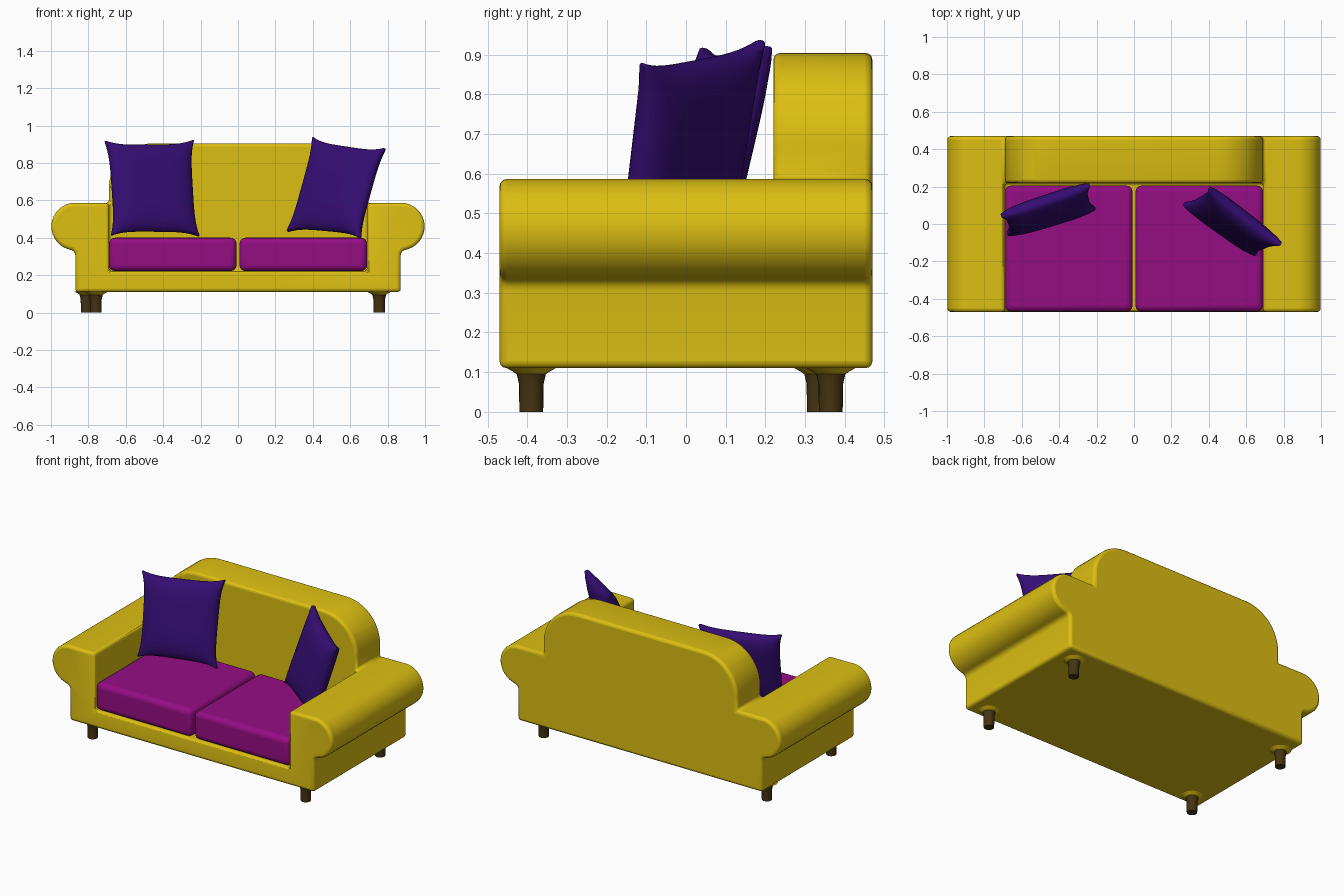
import bpy, bmesh, math
from mathutils import Vector

if "Cube" in bpy.data.objects:
    bpy.data.objects.remove(bpy.data.objects["Cube"])


def material(name, rgb):
    m = bpy.data.materials.new(name)
    m.diffuse_color = (*rgb, 1)
    m.use_nodes = True
    m.node_tree.nodes["Principled BSDF"].inputs["Base Color"].default_value = m.diffuse_color
    return m


YELLOW = material("yellow_fabric", (0.72, 0.52, 0.006))
MAGENTA = material("magenta_fabric", (0.30, 0.004, 0.23))
PURPLE = material("purple_fabric", (0.035, 0.004, 0.17))
WOOD = material("dark_wood", (0.06, 0.035, 0.006))


def add_object(name, bm, mat):
    bmesh.ops.recalc_face_normals(bm, faces=bm.faces)
    me = bpy.data.meshes.new(name)
    bm.to_mesh(me)
    bm.free()
    ob = bpy.data.objects.new(name, me)
    bpy.context.collection.objects.link(ob)
    if mat:
        me.materials.append(mat)
    return ob


def box(name, lo, hi, mat):
    bm = bmesh.new()
    bmesh.ops.create_cube(bm, size=1)
    for v in bm.verts:
        v.co = Vector([(a + b) / 2 + c * (b - a) for a, b, c in zip(lo, hi, v.co)])
    return add_object(name, bm, mat)


def bevel(ob, width, segments):
    b = ob.modifiers.new("soft_edges", "BEVEL")
    b.width, b.segments = width, segments
    b.limit_method, b.angle_limit = "ANGLE", math.radians(40)
    b.use_clamp_overlap = False


def smooth(ob, angle=50):
    bpy.ops.object.select_all(action="DESELECT")
    ob.select_set(True)
    bpy.context.view_layer.objects.active = ob
    bpy.ops.object.shade_smooth_by_angle(angle=math.radians(angle))


def arc(cx, cz, r, a0, a1, n):
    return [(cx + r * math.cos(math.radians(a0 + (a1 - a0) * i / n)),
             cz + r * math.sin(math.radians(a0 + (a1 - a0) * i / n))) for i in range(n + 1)]


# Frame: full front outline with rolled arms and round-shouldered back, seat space cut out
half = [(0.87, 0.11)] + arc(0.90, 0.306, 0.03, 180, 90, 4)
half += arc(0.871, 0.46, 0.127, -62, 90, 14) + [(0.69, 0.585)]
half += arc(0.45, 0.665, 0.24, 0, 90, 12)
outline = half + [(-x, z) for x, z in reversed(half)]
bm = bmesh.new()
face = bm.faces.new([bm.verts.new((x, -0.47, z)) for x, z in outline])
ext = bmesh.ops.extrude_face_region(bm, geom=[face])
bmesh.ops.translate(bm, vec=(0, 0.94, 0),
                    verts=[g for g in ext["geom"] if isinstance(g, bmesh.types.BMVert)])
frame = add_object("sofa_frame", bm, YELLOW)

cutter = box("seat_cutter", (-0.69, -0.6, 0.22), (0.69, 0.22, 1.2), None)
cutter.hide_render = True
cutter.hide_set(True)
cut = frame.modifiers.new("seat_space", "BOOLEAN")
cut.operation, cut.object, cut.solver = "DIFFERENCE", cutter, "EXACT"
bevel(frame, 0.018, 3)
smooth(frame)

# Seat cushions
for side, x0, x1 in (("left", -0.69, -0.008), ("right", 0.008, 0.69)):
    cushion = box(side + "_seat_cushion", (x0, -0.468, 0.222), (x1, 0.205, 0.4), MAGENTA)
    bevel(cushion, 0.032, 4)
    smooth(cushion)


def lathe(name, profile, x, y, mat, n=20):
    bm = bmesh.new()
    rings = [[bm.verts.new((x + r * math.cos(2 * math.pi * i / n),
                            y + r * math.sin(2 * math.pi * i / n), z)) for i in range(n)]
             for r, z in profile]
    for a, b in zip(rings, rings[1:]):
        for i in range(n):
            bm.faces.new((a[i], a[(i + 1) % n], b[(i + 1) % n], b[i]))
    bm.faces.new(rings[0])
    bm.faces.new(rings[-1])
    smooth(add_object(name, bm, mat))


# Legs with a fabric flare where they meet the base
for name, x, y in (("front_left", -0.76, -0.39), ("front_right", 0.755, -0.39),
                   ("back_left", -0.81, 0.335), ("back_right", 0.755, 0.365)):
    lathe(name + "_leg", [(0.03, 0), (0.031, 0.07), (0.037, 0.096)], x, y, WOOD)
    lathe(name + "_leg_collar", [(0.037, 0.095), (0.047, 0.102), (0.065, 0.112)], x, y, YELLOW)


# Scatter pillows: plump sheets spanned between four corners with pinched sides
def pillow(name, bl, br, tr, tl, n=20):
    bl, br, tr, tl = map(Vector, (bl, br, tr, tl))
    normal = (br - bl).cross(tl - bl).normalized()
    bm = bmesh.new()
    sheets = []
    for s in (1, -1):
        grid = []
        for j in range(n + 1):
            row = []
            for i in range(n + 1):
                u, v = 2 * i / n - 1, 2 * j / n - 1
                pu = u * (1 - 0.10 * (1 - v ** 4))
                pv = v * (1 - 0.10 * (1 - u ** 4))
                a, b = (pu + 1) / 2, (pv + 1) / 2
                p = bl.lerp(br, a).lerp(tl.lerp(tr, a), b)
                t = 0.016 + 0.042 * ((1 - u ** 4) * (1 - v ** 4)) ** 0.7
                row.append(bm.verts.new(p + normal * t * s))
            grid.append(row)
        for j in range(n):
            for i in range(n):
                bm.faces.new((grid[j][i], grid[j][i + 1], grid[j + 1][i + 1], grid[j + 1][i]))
        sheets.append(grid)
    rims = [g[0][:-1] + [r[-1] for r in g[:-1]] + g[-1][:0:-1] + [r[0] for r in g[:0:-1]]
            for g in sheets]
    f, b = rims
    for i in range(len(f)):
        k = (i + 1) % len(f)
        bm.faces.new((f[i], f[k], b[k], b[i]))
    ob = add_object(name, bm, PURPLE)
    bevel(ob, 0.01, 2)
    smooth(ob, 60)


pillow("left_pillow", (-0.68, -0.055, 0.41), (-0.205, 0.085, 0.405),
       (-0.235, 0.21, 0.925), (-0.715, 0.045, 0.92))
pillow("right_pillow", (0.26, 0.11, 0.43), (0.655, -0.165, 0.395),
       (0.79, -0.11, 0.88), (0.40, 0.195, 0.94))
